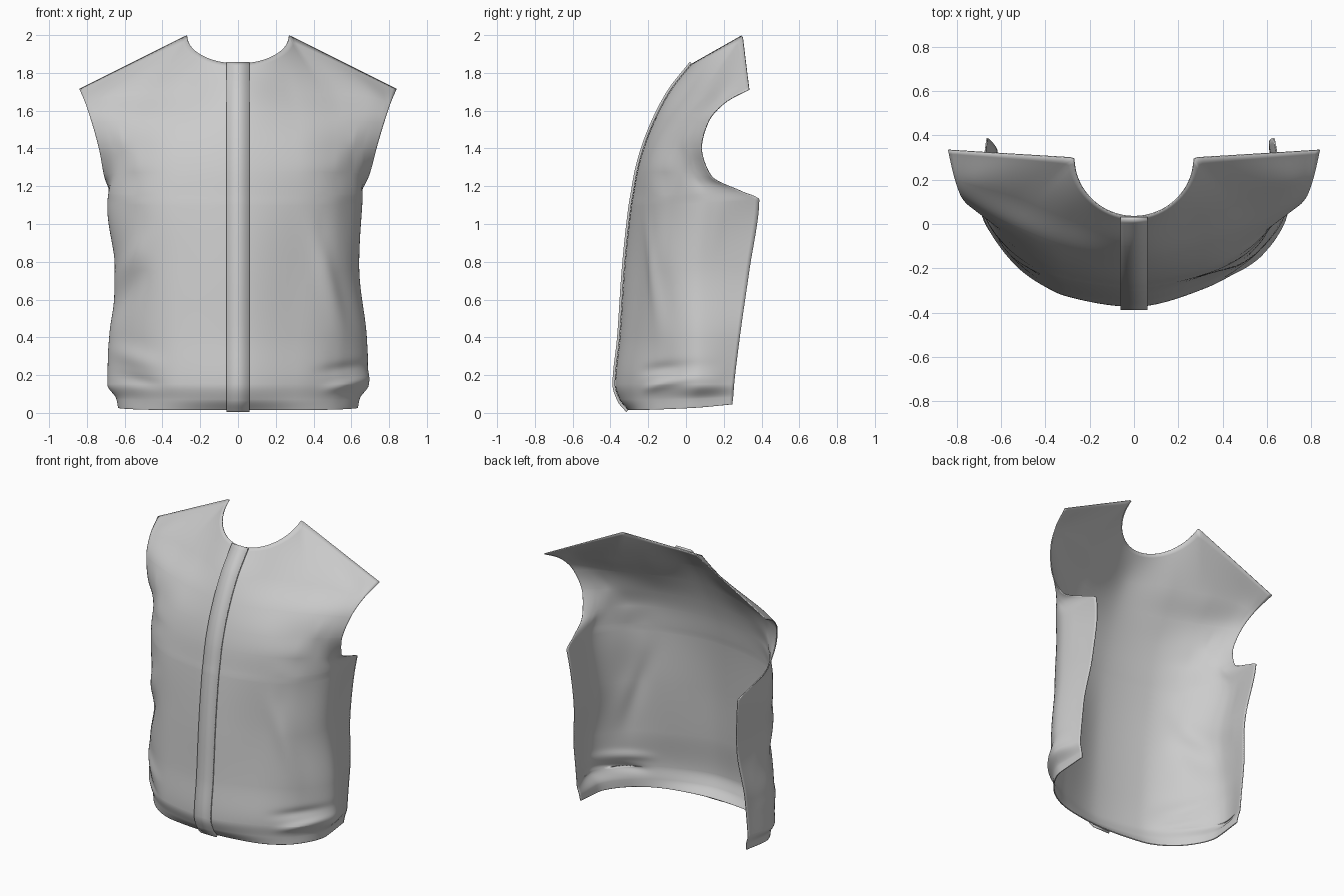
import bpy, math
from mathutils import Vector

if "Cube" in bpy.data.objects:
    bpy.data.objects.remove(bpy.data.objects["Cube"])

# Half cross-sections, hem to chest: centre z, edge z, then (x, y) from centre front to side edge
ROWS = [
    (.014, .045, [(0, -.305), (.30, -.28), (.52, -.16), (.635, .05), (.63, .245)]),
    (.07, .085, [(0, -.350), (.30, -.305), (.53, -.155), (.645, .05), (.635, .25)]),
    (.15, .15, [(0, -.374), (.31, -.325), (.56, -.15), (.692, .07), (.65, .255)]),
    (.40, .40, [(0, -.350), (.31, -.305), (.56, -.14), (.682, .08), (.65, .285)]),
    (.75, .75, [(0, -.326), (.31, -.28), (.53, -.15), (.645, .08), (.62, .335)]),
    (1.10, 1.13, [(0, -.289), (.32, -.245), (.55, -.115), (.675, .11), (.65, .388)]),
    (1.15, 1.17, [(0, -.280), (.32, -.236), (.54, -.12), (.673, .09), (.665, .30)]),
    (1.28, 1.25, [(0, -.257), (.32, -.210), (.52, -.115), (.655, .03), (.70, .135)]),
    (1.40, 1.40, [(0, -.224), (.32, -.172), (.52, -.08), (.65, .01), (.735, .08)]),
    (1.55, 1.54, [(0, -.165), (.32, -.092), (.53, -.01), (.68, .06), (.775, .115)]),
    (1.70, 1.645, [(0, -.085), (.30, .02), (.53, .12), (.70, .17), (.81, .205)]),
]
# Soft cloth folds: start x, z, end x, z, width, height
FOLDS = [
    (.36, 1.10, .64, .22, .05, .018), (.46, .95, .62, .25, .05, -.014),
    (.40, .11, .76, .20, .025, .016), (.36, .21, .76, .26, .03, -.012),
    (-.72, .55, -.44, 1.02, .05, .014), (-.70, .42, -.46, .85, .05, -.012),
    (-.74, .36, -.34, .22, .05, .012), (-.70, .21, -.34, .13, .03, -.008),
]
COLS, LEVELS, CORNER = 96, 120, .4


def smooth_curve(ks, ps, k):
    """Monotone cubic through points ps at knots ks."""
    n = len(ks)
    i = max(0, min(n - 2, next((a for a in range(n - 1) if k <= ks[a + 1]), n - 2)))
    h = ks[i + 1] - ks[i]
    u = (k - ks[i]) / h
    out = []
    for c in range(3):
        d = lambda a: (ps[a + 1][c] - ps[a][c]) / (ks[a + 1] - ks[a])

        def slope(a):
            if a == 0:
                return d(0)
            if a == n - 1:
                return d(n - 2)
            p, q = d(a - 1), d(a)
            return 0 if p * q <= 0 else 2 * p * q / (p + q)
        out.append(ps[i][c] * (1 + 2 * u) * (1 - u) ** 2 + slope(i) * h * u * (1 - u) ** 2
                   + ps[i + 1][c] * u * u * (3 - 2 * u) + slope(i + 1) * h * u * u * (u - 1))
    return Vector(out)


def top_edge(t):
    """Round neckline, then straight shoulder."""
    s, a = math.copysign(1, t), abs(t)
    if a <= CORNER:
        g = a / CORNER * math.pi / 2
        return Vector((s * .272 * math.sin(g), .297 - .265 * math.cos(g), 2 - .15 * math.cos(g)))
    f = (a - CORNER) / (1 - CORNER)
    return Vector((s * (.272 + .568 * f), .297 + .036 * f, 2 - .285 * f))


def row_point(row, t):
    zc, ze, pts = row
    half = [(x, y, zc + (ze - zc) * (i / 4) ** 3) for i, (x, y) in enumerate(pts)]
    full = [(-x, y, z) for x, y, z in half[:0:-1]] + half
    # The wearer's left side hangs flatter below the chest
    low = max(0, min(1, (1.3 - zc) / .5)) * min(1, .3 + zc * 3)
    for i, dy in ((5, .04), (6, .015)):
        x, y, z = full[i]
        full[i] = (x, y + dy * low, z)
    return smooth_curve([i / 4 - 1 for i in range(9)], full, t)


KNOTS = [r[0] for r in ROWS] + [1.85]


def column(t, levels):
    ps = [row_point(r, t) for r in ROWS] + [top_edge(t)]
    return [smooth_curve(KNOTS, ps, k) for k in levels]


def fold_height(p):
    h = 0
    for x0, z0, x1, z1, w, a in FOLDS:
        d, q = Vector((x1 - x0, z1 - z0)), Vector((p.x - x0, p.z - z0))
        u = max(0, min(1, q.dot(d) / d.length_squared))
        h += a * math.sin(math.pi * u) ** 2 * math.exp(-((q - d * u).length / w) ** 2)
    return h


def grid_object(name, columns, thickness, offset):
    nc, nr = len(columns), len(columns[0])
    verts = [p for col in columns for p in col]
    faces = [(j * nr + i, (j + 1) * nr + i, (j + 1) * nr + i + 1, j * nr + i + 1)
             for j in range(nc - 1) for i in range(nr - 1)]
    me = bpy.data.meshes.new(name)
    me.from_pydata(verts, [], faces)
    ob = bpy.data.objects.new(name, me)
    bpy.context.collection.objects.link(ob)
    m = ob.modifiers.new("cloth", 'SOLIDIFY')
    m.thickness, m.offset = thickness, offset
    bpy.ops.object.select_all(action='DESELECT')
    ob.select_set(True)
    bpy.context.view_layer.objects.active = ob
    bpy.ops.object.shade_smooth_by_angle(angle=math.radians(40))
    return ob


levels = sorted(set(KNOTS + [KNOTS[0] + (1.85 - KNOTS[0]) * (i / LEVELS) ** 1.25
                             for i in range(1, LEVELS)]))

# Front panel of the garment
cols = [column(2 * j / COLS - 1, levels) for j in range(COLS + 1)]
for col in cols:
    for p in col:
        out = Vector((p.x, p.y - .3, 0)).normalized()
        p += out * fold_height(p) * max(0, min(1, (.2 - p.y) / .15))
        # Side seams lean slightly to one side under the arms
        p.x -= .018 * min(1, abs(p.x) / .6) ** 2 * math.exp(-((p.z - 1.05) / .22) ** 2)
grid_object("front_panel", cols, .006, -1)

# Button placket strip down the centre front
centre = column(0, levels)
strip = [[Vector((x, p.y - .001, p.z)) for p in centre] for x in (-.06, .06)]
grid_object("placket", strip, .014, 1)
